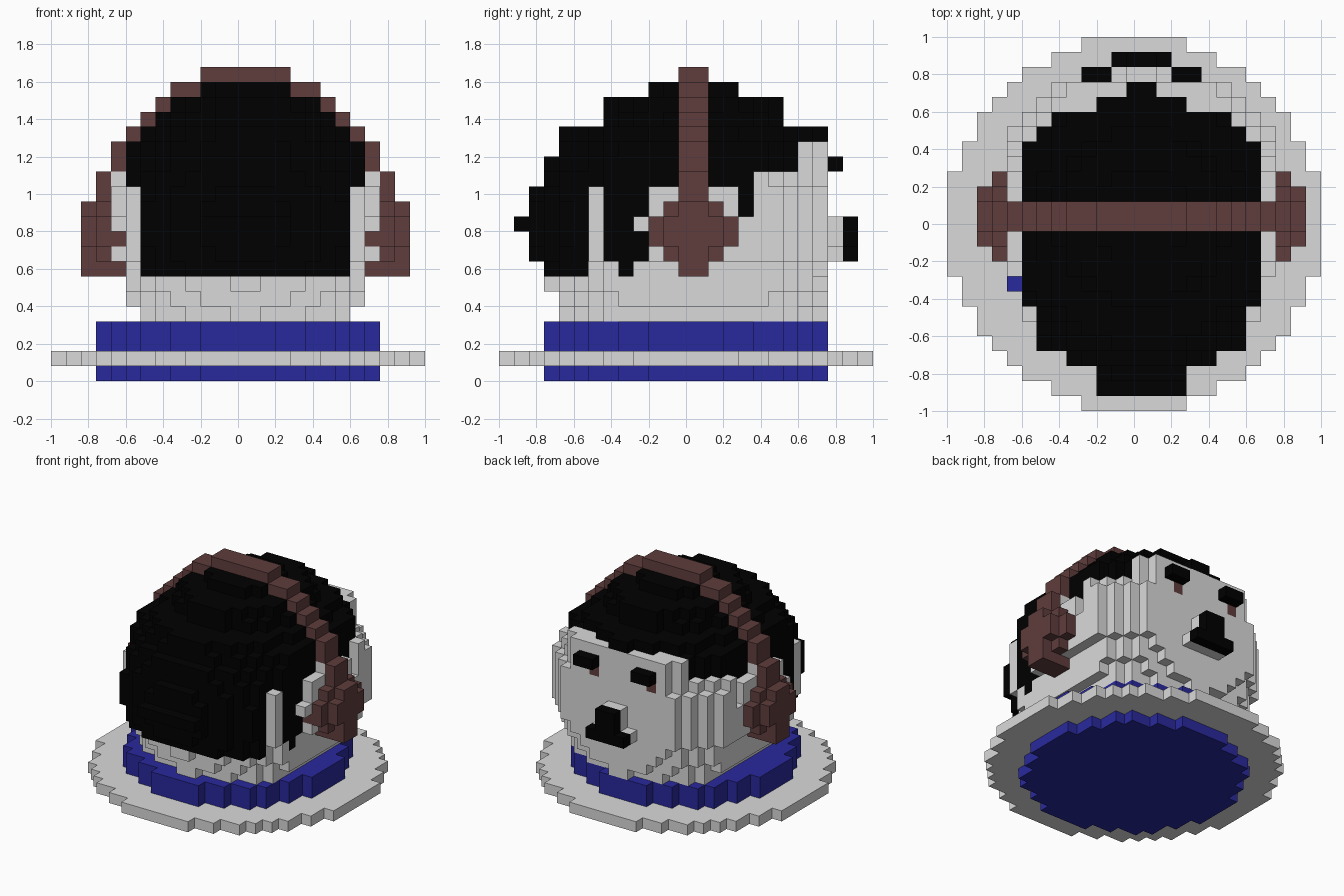
import bpy
import bmesh
from mathutils import Vector

S = 0.08  # size of one block

old = bpy.data.objects.get("Cube")
if old:
    bpy.data.objects.remove(old)


def material(name, color):
    m = bpy.data.materials.new(name)
    m.use_nodes = True
    m.diffuse_color = (*color, 1)
    m.node_tree.nodes["Principled BSDF"].inputs["Base Color"].default_value = (*color, 1)
    return m


grey = material("light grey", (0.7, 0.7, 0.7))
black = material("black", (0, 0, 0))
blue = material("blue", (0.022, 0.022, 0.34))
brown = material("brown", (0.115, 0.046, 0.046))

PARTS = {"brim": grey, "collar": blue, "head": grey, "hair": black, "headband": brown,
         "ear_pads": brown, "nose": grey, "nose_tip": black, "brows": black, "eyes": brown}

# Half widths by layer, counted down from the crown
BAND = [3, 5, 6, 7, 8, 9, 9, 10, 10, 11, 11, 11, 11, 11]
HAIR_X = [3, 5, 6, 7, 9, 9]
HAIR_Y = [3, 6, 6, 9, 9, 10]
# Squared radius and side limit of the lower head layers
NECK = {4: (74, 7), 5: (82, 8), 6: (92, 8), 7: (98, 8)}
# Half width of the ear pads by layer
PAD = {8: 2, 9: 3, 10: 3, 11: 2}


def base_part(i, j, k):
    d = i * i + j * j
    if k < 4 and d < 86:
        return "collar"
    if k == 1 and d < 12.5 ** 2:
        return "brim"


def is_hair(x, y, k):
    if k > 19 or x > 8 or (x > 7 and y < -6):
        return False
    d = x * x + y * y
    if k >= 14:
        if k < 16 and (y > 7 or y > 0 and d > 81):
            return False
        # Narrow tip of the fringe
        if k == 16 and y > 7:
            return y < 9 and x < (3 if y < 8 else 1)
        n = 19 - k
        return (x / HAIR_X[n]) ** 2 + (y / HAIR_Y[n]) ** 2 < 1
    if k == 10 and y < -11:
        return x < 3 and y > -12
    if d > 118 - (k - 10) ** 2:
        return False
    if k == 7:
        return y < -7 or -5 < y < -4
    if k == 13:
        return y < 4
    if k in (11, 12) and 3 < y < 4:
        return x > 6
    return k >= 8 and y < (-4 if k == 10 else -3)


def is_head(x, y, k):
    if y > 9 or x > 9 or k > 15:
        return False
    d = x * x + y * y
    if k in NECK:
        r, side = NECK[k]
        return d < r and x < side
    if d > (103 if k <= 12 else 98):
        return False
    if k >= 14:
        return y > 7
    if x > 8:
        ear = abs(y) < (3 if k <= 12 else 1) or k == 10 and abs(y) < 4
        cheek = y > (3 if k <= 10 else 4)
        return ear or cheek
    return True


def part_at(i, j, k):
    base = base_part(i, j, k)
    if base or k < 4:
        return base
    side, y = i - 0.5, j - 0.5
    x = abs(side)
    # Face details
    if 9 < y < 11 and 8 <= k <= 10 and x < (2 if k == 8 else 1):
        return "nose" if y < 10 else "nose_tip"
    if 9 < y < 10 and k == 14 and 2 < x < 4:
        return "brows"
    if 8 < y < 9 and k == 13 and side in (2.5, -3.5):
        return "eyes"
    # Headband, with domed pads over the ears
    if 7 <= k <= 20 and abs(y) < 1 and x < BAND[20 - k]:
        if k >= 14 or x > 9 or (k == 7 and x > 8):
            return "headband"
    if k in PAD and abs(y) < PAD[k]:
        inner = 8 < x < 9 and k == 9
        outer = 10 < x < 11 and abs(y) < 2 and k in (9, 10)
        if inner or 9 < x < 10 or outer:
            return "ear_pads"
    if is_hair(x, y, k):
        return "hair"
    if is_head(x, y, k):
        return "head"


grid = {}
for i in range(-13, 14):
    for j in range(-13, 14):
        for k in range(21):
            name = part_at(i, j, k)
            if name:
                grid[i, j, k] = name

AXES = [Vector((1, 0, 0)), Vector((0, 1, 0)), Vector((0, 0, 1))]


def build(name, mat):
    """Make one part from the exposed sides of its blocks."""
    bm = bmesh.new()
    corners = {}

    def corner(p):
        key = tuple(round(2 * c) for c in p)
        if key not in corners:
            corners[key] = bm.verts.new(p * S)
        return corners[key]

    for cell, part in grid.items():
        if part != name:
            continue
        c = Vector(cell)
        mid = c + Vector((0, 0, 0.5))
        for a in range(3):
            for sign in (1, -1):
                n = AXES[a] * sign
                if tuple(int(v) for v in c + n) in grid:
                    continue
                u = AXES[(a + 1) % 3] / 2
                v = AXES[(a + 2) % 3] / 2 * sign
                o = mid + n / 2
                bm.faces.new([corner(p) for p in (o - u - v, o + u - v, o + u + v, o - u + v)])
    mesh = bpy.data.meshes.new(name)
    bm.to_mesh(mesh)
    bm.free()
    mesh.materials.append(mat)
    bpy.context.collection.objects.link(bpy.data.objects.new(name, mesh))


for part_name, part_mat in PARTS.items():
    build(part_name, part_mat)
